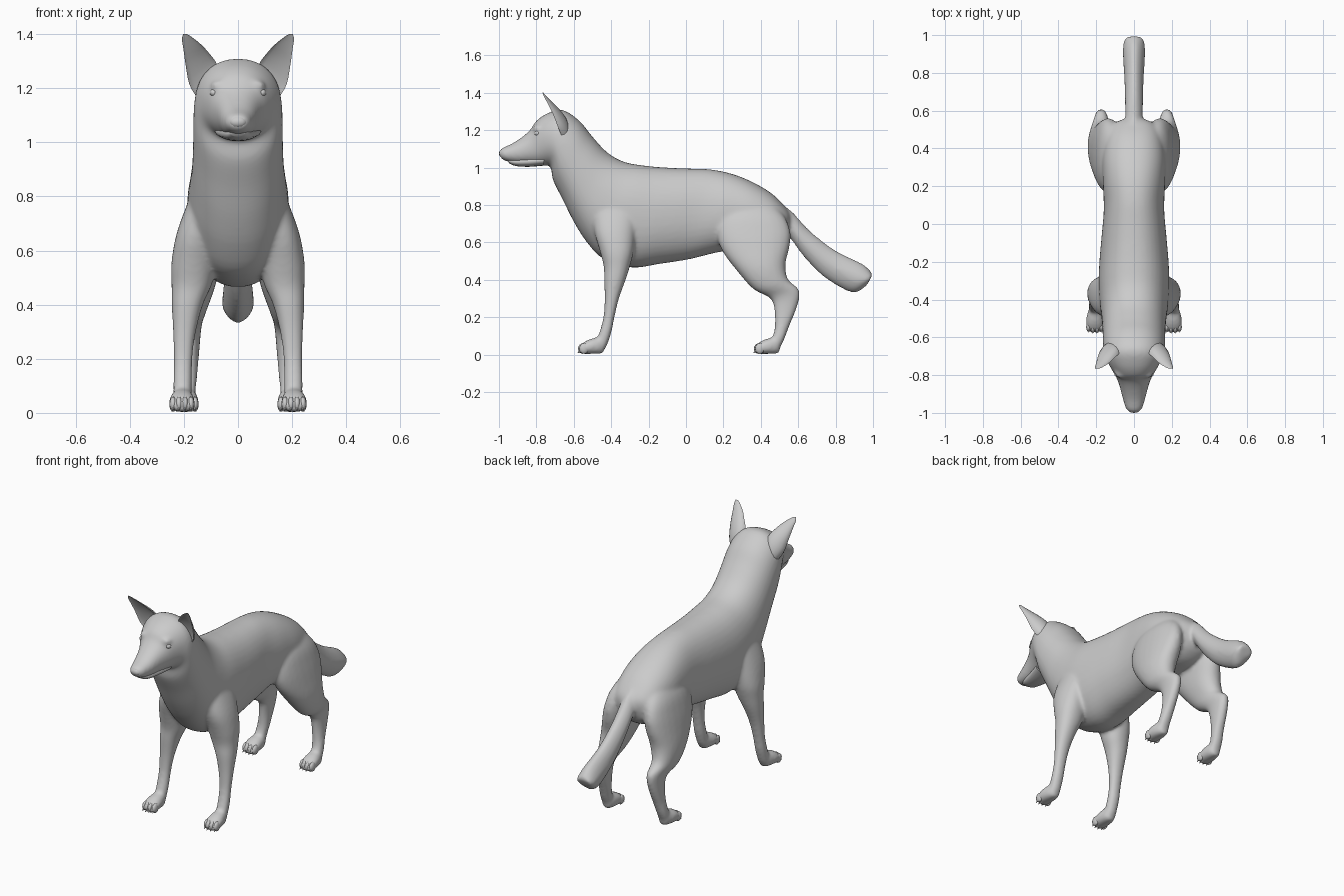
import bpy, bmesh, math
from mathutils import Vector, Matrix

cube = bpy.data.objects.get("Cube")
if cube:
    bpy.data.objects.remove(cube)

coat = bpy.data.materials.new("grey coat")
coat.use_nodes = True
coat.diffuse_color = (0.6, 0.6, 0.6, 1)
coat.node_tree.nodes["Principled BSDF"].inputs["Base Color"].default_value = (0.6, 0.6, 0.6, 1)


def finish(name, bm):
    """Turn a bmesh into a smooth-shaded object."""
    bmesh.ops.recalc_face_normals(bm, faces=bm.faces)
    mesh = bpy.data.meshes.new(name)
    bm.to_mesh(mesh)
    bm.free()
    ob = bpy.data.objects.new(name, mesh)
    bpy.context.collection.objects.link(ob)
    mesh.materials.append(coat)
    bpy.ops.object.select_all(action='DESELECT')
    ob.select_set(True)
    bpy.context.view_layer.objects.active = ob
    bpy.ops.object.shade_smooth_by_angle(angle=math.radians(60))
    return ob


def spline(rows, steps):
    """Catmull-Rom interpolation of section rows."""
    out = []
    for i in range(len(rows) - 1):
        p = [rows[max(0, min(len(rows) - 1, i + k))] for k in (-1, 0, 1, 2)]
        for s in range(steps):
            t = s / steps
            out.append([b + t * ((c - a) / 2 + t * ((a - 2.5 * b + 2 * c - d / 2)
                        + t * (1.5 * (b - c) + (d - a) / 2)))
                        for a, b, c, d in zip(*p)])
    return out + [rows[-1]]


def bridge(bm, rings):
    """Skin rings of points and cap both ends."""
    rings = [[bm.verts.new(p) for p in ring] for ring in rings]
    n = len(rings[0])
    for a, b in zip(rings, rings[1:]):
        for i in range(n):
            j = (i + 1) % n
            bm.faces.new((a[i], a[j], b[j], b[i]))
    bm.faces.new(rings[0])
    bm.faces.new(rings[-1])


def loft(bm, rows, side=1, n=24, power=2.2, steps=4):
    """Each row: y, z of one edge, y, z of the other, x centre, x half width."""
    rings = []
    for y1, z1, y2, z2, x, w in spline(rows, steps):
        ring = []
        for i in range(n):
            a = 2 * math.pi * i / n
            c, s = [math.copysign(abs(v) ** (2 / power), v) for v in (math.cos(a), math.sin(a))]
            ring.append((side * (x + w * s), (y1 + y2) / 2 + c * (y1 - y2) / 2,
                         (z1 + z2) / 2 + c * (z1 - z2) / 2))
        rings.append(ring)
    bridge(bm, rings)


def ball(bm, centre, size):
    bmesh.ops.create_uvsphere(bm, u_segments=12, v_segments=8, radius=1,
                              matrix=Matrix.Translation(centre) @ Matrix.Diagonal((*size, 1)))


# Head, neck and trunk: top edge, bottom edge, half width
trunk = [(-1.0, 1.085, -.99, 1.05, .027), (-.985, 1.103, -.965, 1.035, .044),
         (-.93, 1.128, -.90, 1.022, .062), (-.87, 1.168, -.85, 1.018, .076),
         (-.83, 1.205, -.80, 1.012, .092), (-.80, 1.25, -.76, 1.01, .112),
         (-.74, 1.29, -.73, 1.01, .138), (-.66, 1.308, -.72, .99, .158),
         (-.57, 1.25, -.71, .93, .165), (-.50, 1.165, -.66, .83, .166),
         (-.42, 1.08, -.60, .71, .17), (-.33, 1.03, -.53, .60, .18),
         (-.22, 1.01, -.44, .51, .188), (-.11, 1.0, -.29, .465, .183),
         (0, .995, -.14, .485, .172), (.13, .99, .02, .51, .16),
         (.25, .965, .19, .55, .165), (.36, .92, .33, .55, .168),
         (.46, .86, .45, .56, .15), (.53, .79, .52, .6, .115), (.56, .75, .545, .64, .06)]

# Legs: front edge, rear edge, x centre, half width
fore = [(-.45, .90, -.29, .90, .09, .045), (-.49, .78, -.26, .78, .12, .065),
        (-.49, .66, -.27, .66, .15, .078),
        (-.46, .55, -.28, .55, .164, .083), (-.44, .47, -.30, .47, .172, .074),
        (-.438, .40, -.322, .40, .187, .058), (-.435, .30, -.358, .30, .198, .043),
        (-.442, .20, -.382, .20, .203, .035), (-.463, .12, -.398, .12, .205, .035),
        (-.49, .05, -.425, .04, .205, .034)]
hind = [(.26, .84, .45, .82, .085, .04), (.19, .75, .525, .74, .115, .066),
        (.165, .66, .558, .66, .132, .076),
        (.19, .56, .555, .58, .145, .083), (.27, .45, .532, .48, .165, .08),
        (.36, .35, .547, .40, .178, .06), (.45, .30, .606, .345, .174, .04),
        (.472, .235, .598, .265, .176, .035), (.475, .15, .552, .15, .183, .034),
        (.462, .09, .525, .08, .19, .035), (.45, .03, .50, .03, .19, .033)]
paw = [(-.435, .05, -.44, .012, .205, .02), (-.46, .09, -.455, .004, .205, .037),
       (-.51, .084, -.50, .003, .207, .047), (-.55, .064, -.55, .003, .207, .046),
       (-.573, .04, -.573, .008, .207, .037)]
hind_paw = [(a + .94, b, c + .94, d, x - .015, w) for a, b, c, d, x, w in paw]
tail = [(.44, .855, .48, .70, 0, .035), (.56, .772, .55, .63, 0, .046),
        (.66, .665, .63, .522, 0, .049), (.80, .557, .74, .412, 0, .052),
        (.945, .485, .89, .33, 0, .06), (1.0, .43, .968, .372, 0, .052)]

bm = bmesh.new()
loft(bm, [(*r[:4], 0, r[4]) for r in trunk], n=40)
loft(bm, tail, n=16, power=1.7)
for side in (1, -1):
    for rows in (fore, hind, paw, hind_paw):
        loft(bm, rows, side)
    # Brow ridges
    ball(bm, (side * .068, -.79, 1.21), (.035, .03, .02))
body = finish("body", bm)
fuse = body.modifiers.new("fuse", 'REMESH')
fuse.mode = 'VOXEL'
fuse.voxel_size = 0.009
fuse.use_smooth_shade = True
relax = body.modifiers.new("relax", 'SMOOTH')
relax.factor = 0.5
relax.iterations = 14

# Lower jaw and nose
bm = bmesh.new()
loft(bm, [(-.955, 1.045, -.945, 1.022, 0, .025), (-.92, 1.05, -.91, 1.008, 0, .045),
          (-.84, 1.06, -.84, 1.004, 0, .064), (-.76, 1.07, -.76, 1.01, 0, .085)], n=16)
finish("lower_jaw", bm)
bm = bmesh.new()
ball(bm, (0, -.98, 1.075), (.034, .02, .022))
finish("nose", bm)

for side, label in ((1, "left"), (-1, "right")):
    # Cupped ear: centre, half width, tilt of the width, depth
    bm = bmesh.new()
    rings = []
    for x, y, z, w, tilt, depth in spline([(.105, -.65, 1.19, .05, -.02, .05),
                                           (.128, -.67, 1.25, .052, -.035, .046),
                                           (.149, -.70, 1.305, .044, -.022, .034),
                                           (.168, -.732, 1.35, .033, -.01, .021),
                                           (.189, -.757, 1.385, .018, -.004, .01),
                                           (.196, -.766, 1.40, .006, 0, .004)], 3):
        ring = []
        for i in range(16):
            c, s = math.cos(i * math.pi / 8), math.sin(i * math.pi / 8)
            back = depth * s if s > 0 else -.3 * depth * s
            ring.append((side * (x + w * c), y + back - .3 * depth, z + tilt * c))
        rings.append(ring)
    bridge(bm, rings)
    finish(label + "_ear", bm)

    # Eye
    bm = bmesh.new()
    ball(bm, (side * .089, -.793, 1.183), (.015, .018, .014))
    finish(label + "_eye", bm)

    # Toes and claws
    for part, dy, dx in (("front", 0, 0), ("hind", .94, -.015)):
        bm = bmesh.new()
        for k in range(4):
            off = (k - 1.5) * .022
            reach = .006 if k in (1, 2) else 0
            at = Vector((side * (.207 + dx + off), -.545 + dy - reach, .032))
            ball(bm, at, (.0135, .026, .028))
            bmesh.ops.create_cone(bm, cap_ends=True, segments=6, radius1=.006, radius2=.001, depth=.016,
                                  matrix=Matrix.Translation(at + Vector((0, -.022, -.018)))
                                  @ Matrix.Rotation(math.radians(125), 4, 'X'))
        finish(f"{part}_{label}_toes", bm)
